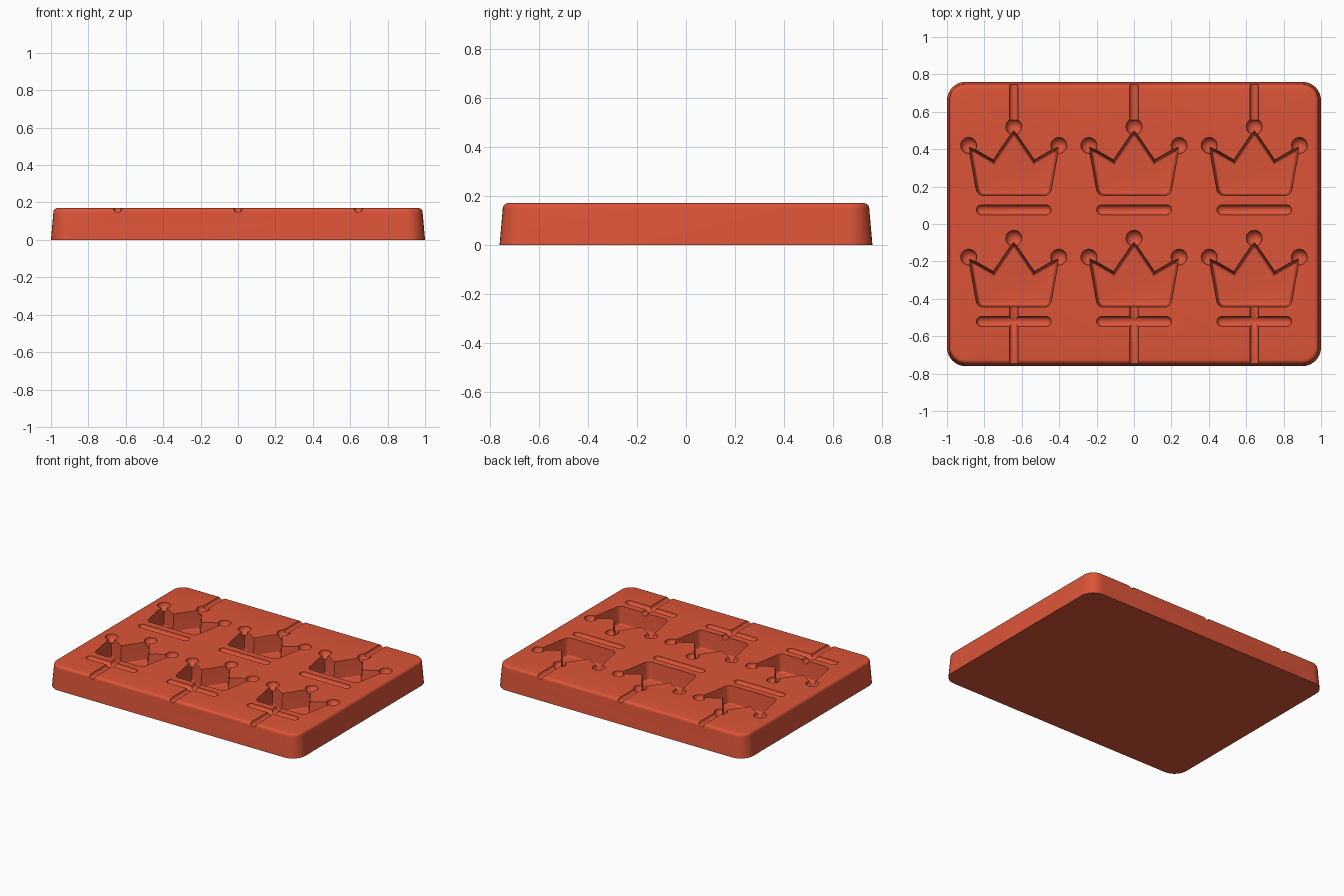
import bpy, bmesh, math
from mathutils import Vector, Matrix

if "Cube" in bpy.data.objects:
    bpy.data.objects.remove(bpy.data.objects["Cube"], do_unlink=True)

TOP = 0.17
COLUMNS = (-0.643, 0, 0.643)
ROWS = (0, -0.597)

red = bpy.data.materials.new("red_silicone")
red.use_nodes = True
red.diffuse_color = (0.72, 0.09, 0.04, 1)
red.node_tree.nodes["Principled BSDF"].inputs["Base Color"].default_value = red.diffuse_color


def outline(points, radii, inset):
    """Offset a counter-clockwise polygon inwards, then round its corners."""
    pts = [Vector(p) for p in points]
    n = len(pts)
    moved = []
    for i, p in enumerate(pts):
        a, b = (p - pts[i - 1]).normalized(), (pts[(i + 1) % n] - p).normalized()
        na, nb = Vector((-a.y, a.x)), Vector((-b.y, b.x))
        moved.append(p + (na + nb) * inset / (1 + na.dot(nb)))
    result = []
    for i, p in enumerate(moved):
        if not radii[i]:
            result.append(p)
            continue
        u, v = (moved[i - 1] - p).normalized(), (moved[(i + 1) % n] - p).normalized()
        r = max(radii[i] - inset, 0.008)
        half = u.angle(v) / 2
        centre = p + (u + v).normalized() * r / math.sin(half)
        start = p + u * r / math.tan(half) - centre
        sweep = math.pi - 2 * half
        for k in range(9):
            result.append(centre + Matrix.Rotation(sweep * k / 8, 2) @ start)
    return result


def loft(bm, points, radii, profile, shift=(0, 0)):
    """Stack inset outlines at the (inset, height) steps of a profile and cap both ends."""
    rings = []
    for inset, z in profile:
        rings.append([bm.verts.new((p.x + shift[0], p.y + shift[1], z))
                      for p in outline(points, radii, inset)])
    for low, high in zip(rings, rings[1:]):
        for i in range(len(low)):
            j = (i + 1) % len(low)
            bm.faces.new((low[i], low[j], high[j], high[i]))
    bm.faces.new(rings[0][::-1])
    bm.faces.new(rings[-1])


def finish(bm, name):
    bmesh.ops.recalc_face_normals(bm, faces=bm.faces)
    mesh = bpy.data.meshes.new(name)
    bm.to_mesh(mesh)
    bm.free()
    mesh.materials.append(red)
    obj = bpy.data.objects.new(name, mesh)
    bpy.context.collection.objects.link(obj)
    return obj


def arc(inset, z, r, up):
    """Quarter-round profile from a wall to a flat face."""
    return [(inset + r * (1 - math.cos(t)), z + up * r * math.sin(t))
            for t in (math.pi / 2 * k / 6 for k in range(7))]


# Tapered block with a rounded top rim
bm = bmesh.new()
loft(bm, [(-1, -0.76), (1, -0.76), (1, 0.76), (-1, 0.76)], [0.1] * 4,
     [(0, 0)] + arc(0.013, TOP - 0.022, 0.022, 1))
mold = finish(bm, "candy_mold")

# Crown pockets with drafted walls and a filleted floor
crown = [(-0.195, 0.152), (0.195, 0.152), (0.243, 0.42), (0.11, 0.343),
         (0, 0.505), (-0.11, 0.343), (-0.243, 0.42)]
bm = bmesh.new()
for x in COLUMNS:
    for y in ROWS:
        loft(bm, crown, [0.04, 0.04, 0, 0, 0, 0, 0],
             [(-0.001, TOP + 0.01), (0, TOP)] + arc(0.011, 0.055, 0.012, -1), (x, y))
crowns = finish(bm, "crown_cutter")

# Round bowls at the crown tips
bm = bmesh.new()
for x in COLUMNS:
    for y in ROWS:
        for dx, dy in ((-0.241, 0.42), (0, 0.521), (0.241, 0.42)):
            bmesh.ops.create_uvsphere(bm, u_segments=28, v_segments=15, radius=0.043,
                                      matrix=Matrix.Translation((x + dx, y + dy, TOP)))
bowls = finish(bm, "bowl_cutter")

# Round-ended bars below the crowns
bm = bmesh.new()
for x in COLUMNS:
    for y in ROWS:
        made = bmesh.ops.create_uvsphere(bm, u_segments=22, v_segments=13, radius=0.027,
                                         matrix=Matrix.Rotation(math.pi / 2, 4, 'Y'))
        for v in made["verts"]:
            v.co.x += math.copysign(0.173, v.co.x)
            v.co += Vector((x, y + 0.076, TOP + 0.0005))
bars = finish(bm, "bar_cutter")

# Stick grooves running out through the front and back edges
bm = bmesh.new()
for x in COLUMNS:
    for y0, y1 in ((0.52, 0.85), (-0.85, -0.43)):
        place = Matrix.Translation((x, (y0 + y1) / 2, TOP + 0.0008)) @ Matrix.Rotation(math.pi / 2, 4, 'X')
        bmesh.ops.create_cone(bm, cap_ends=True, segments=22, radius1=0.024,
                              radius2=0.024, depth=y1 - y0, matrix=place)
sticks = finish(bm, "stick_cutter")

# Carve the pockets
bpy.ops.object.select_all(action='DESELECT')
mold.select_set(True)
bpy.context.view_layer.objects.active = mold
for cutter in (crowns, bowls, bars, sticks):
    cutter.hide_render = True
    cut = mold.modifiers.new(cutter.name, 'BOOLEAN')
    cut.operation = 'DIFFERENCE'
    cut.solver = 'EXACT'
    cut.object = cutter
    bpy.ops.object.modifier_apply(modifier=cut.name)
    bpy.data.objects.remove(cutter, do_unlink=True)
bpy.ops.object.shade_smooth_by_angle(angle=math.radians(35))
